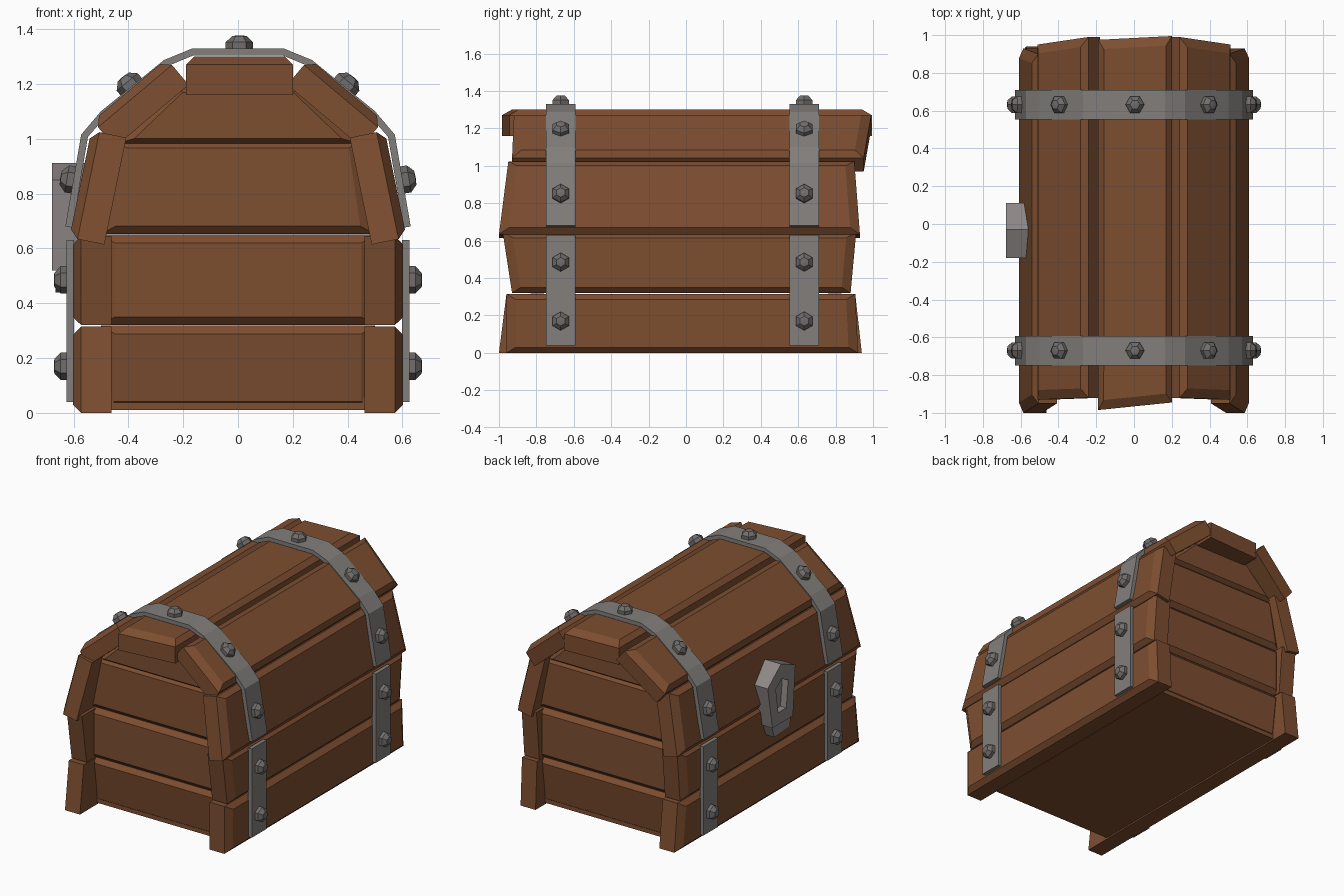
import bpy, bmesh, math
from mathutils import Vector as V

if "Cube" in bpy.data.objects:
    bpy.data.objects.remove(bpy.data.objects["Cube"])


def material(name, rgb):
    m = bpy.data.materials.new(name)
    m.diffuse_color = (*rgb, 1)
    m.use_nodes = True
    m.node_tree.nodes["Principled BSDF"].inputs["Base Color"].default_value = m.diffuse_color
    return m


WOOD = material("brown_wood", (0.205, 0.076, 0.030))
IRON = material("grey_iron", (0.225, 0.212, 0.200))
STUD = material("dark_grey_stud", (0.165, 0.155, 0.150))
LOCK = material("light_grey_lock", (0.27, 0.245, 0.24))


def loft(name, rings, mat):
    """Skin a solid through equal-length rings of points, capping both ends."""
    bm = bmesh.new()
    vs = [[bm.verts.new(p) for p in r] for r in rings]
    n = len(vs[0])
    for r0, r1 in zip(vs, vs[1:]):
        for i in range(n):
            j = (i + 1) % n
            bm.faces.new((r0[i], r0[j], r1[j], r1[i]))
    bm.faces.new(vs[0])
    bm.faces.new(vs[-1])
    bmesh.ops.recalc_face_normals(bm, faces=bm.faces)
    me = bpy.data.meshes.new(name)
    bm.to_mesh(me)
    bm.free()
    me.materials.append(mat)
    ob = bpy.data.objects.new(name, me)
    bpy.context.collection.objects.link(ob)
    return ob


def board(name, quad, inward, thick, end=0.05, side=0.03, depth=0.03):
    """Plank with a chamfered outer face; quad = low start, low end, high end, high start."""
    a, b, c, d = quad = [V(p) for p in quad]
    inward = V(inward).normalized()
    u0, u1 = (b - a).normalized() * end, (c - d).normalized() * end
    w0, w1 = (d - a).normalized() * side, (c - b).normalized() * side
    face = [a + u0 + w0, b - u0 + w1, c - u1 - w1, d + u1 - w0]
    loft(name, [[p + inward * thick for p in quad],
                [p + inward * depth for p in quad], face], WOOD)


# Long planks: outer edge points (x, z), thickness, y ends at low and high edge
PLANKS = [
    ("base_plank_lower", (0.602, 0.0), (0.602, 0.315), 0.14, (-0.96, 0.92), (-0.96, 0.905)),
    ("base_plank_upper", (0.602, 0.32), (0.602, 0.645), 0.14, (-0.93, 0.88), (-0.98, 0.91)),
    ("lid_plank_side", (0.615, 0.64), (0.535, 1.03), 0.13, (-1.0, 0.93), (-0.95, 0.90)),
    ("lid_plank_slope", (0.53, 1.065), (0.26, 1.292), 0.125, (-0.93, 0.95), (-0.92, 0.99)),
]
for s, label in ((1, "right"), (-1, "left")):
    for name, p, q, t, lo, hi in PLANKS:
        dx, dz = q[0] - p[0], q[1] - p[1]
        if s < 0 and name == "base_plank_lower":
            lo = (-1.0, 0.94)
        board(f"{name}_{label}",
              [(s * p[0], lo[0], p[1]), (s * p[0], lo[1], p[1]),
               (s * q[0], hi[1], q[1]), (s * q[0], hi[0], q[1])],
              (-s * dz, 0, dx), t)
board("lid_plank_top",
      [(-0.19, -0.985, 1.30), (-0.19, 0.975, 1.30), (0.20, 0.995, 1.30), (0.20, -0.945, 1.30)],
      (0, 0, -1), 0.14)

# Recessed end boards: low half-width, low z, high half-width, high z, low and high y
ENDS = [
    ("end_board_lower", 0.50, 0.012, 0.50, 0.318, 0.82, 0.86),
    ("end_board_middle", 0.50, 0.32, 0.50, 0.65, 0.86, 0.86),
    ("end_board_upper", 0.50, 0.652, 0.45, 0.995, 0.86, 0.85),
    ("end_board_peak", 0.45, 0.98, 0.23, 1.19, 0.86, 0.86),
]
for s, label in ((-1, "front"), (1, "back")):
    for name, w0, z0, w1, z1, y0, y1 in ENDS:
        board(f"{name}_{label}",
              [(-w0, s * y0, z0), (w0, s * y0, z0), (w1, s * y1, z1), (-w1, s * y1, z1)],
              (0, -s, 0), 0.10)

# Floor
loft("floor_board", [[(x, y, z) for x, y in ((-0.5, -0.82), (0.5, -0.82), (0.5, 0.82), (-0.5, 0.82))]
                     for z in (0.01, 0.06)], WOOD)


# Iron bands and studs
def band(name, path, y, half=0.078, thick=0.026):
    """Flat strip along an (x, z) path that gives its outer surface."""
    pts = [V((x, 0, z)) for x, z in path]
    rings = []
    for i, p in enumerate(pts):
        t = (pts[min(i + 1, len(pts) - 1)] - pts[max(i - 1, 0)]).normalized()
        inner = p + V((-t.z, 0, t.x)) * thick
        rings.append([q + V((0, y + h, 0)) for q, h in
                      ((p, -half), (p, half), (inner, half), (inner, -half))])
    loft(name, rings, IRON)


def stud(name, pos, normal):
    n = V(normal).normalized()
    u = V((0, 1, 0))
    v = n.cross(u)
    rings = [[V(pos) + n * h + (v * math.cos(k * math.pi / 3) + u * math.sin(k * math.pi / 3)) * r
              for k in range(6)]
             for r, h in ((0.05, -0.015), (0.05, 0.022), (0.026, 0.045), (0.004, 0.047))]
    loft(name, rings, STUD)


HALF = [(0.63, 0.68), (0.572, 1.015), (0.50, 1.10), (0.27, 1.287), (0.165, 1.33)]
ARCH = HALF + [(-x, z) for x, z in reversed(HALF)]
for y, label in ((-0.67, "front"), (0.632, "back")):
    band(f"lid_band_{label}", ARCH, y)
    stud(f"top_stud_{label}", (0.005, y, 1.33), (0, 0, 1))
    for s, side in ((1, "right"), (-1, "left")):
        band(f"base_band_{label}_{side}", [(s * 0.625, 0.04), (s * 0.625, 0.63)][::s], y)
        for i, (x, z, nx, nz) in enumerate(((0.625, 0.17, 1, 0), (0.625, 0.485, 1, 0),
                                            (0.602, 0.85, 1, 0.17), (0.39, 1.19, 0.63, 0.77))):
            stud(f"stud_{label}_{side}_{i + 1}", (s * x, y, z), (s * nx, 0, nz))

# Lock plate with sunken keyhole, and the small lip below it
PLATE = [(-0.03, 0.912), (0.11, 0.80), (0.06, 0.52), (-0.155, 0.52), (-0.18, 0.85)]
KEYHOLE = [(-0.035, 0.81), (0.025, 0.765), (0.0, 0.60), (-0.085, 0.60), (-0.105, 0.78)]
loft("lock_plate", [[(x, y, z) for y, z in shape] for x, shape in
                    ((-0.56, PLATE), (-0.678, PLATE), (-0.678, KEYHOLE), (-0.635, KEYHOLE))], LOCK)
LIP = [(0.05, 0.515), (0.02, 0.44), (-0.14, 0.45), (-0.15, 0.515)]
loft("lock_lip", [[(x, y, z) for y, z in LIP] for x in (-0.58, -0.665)], LOCK)
